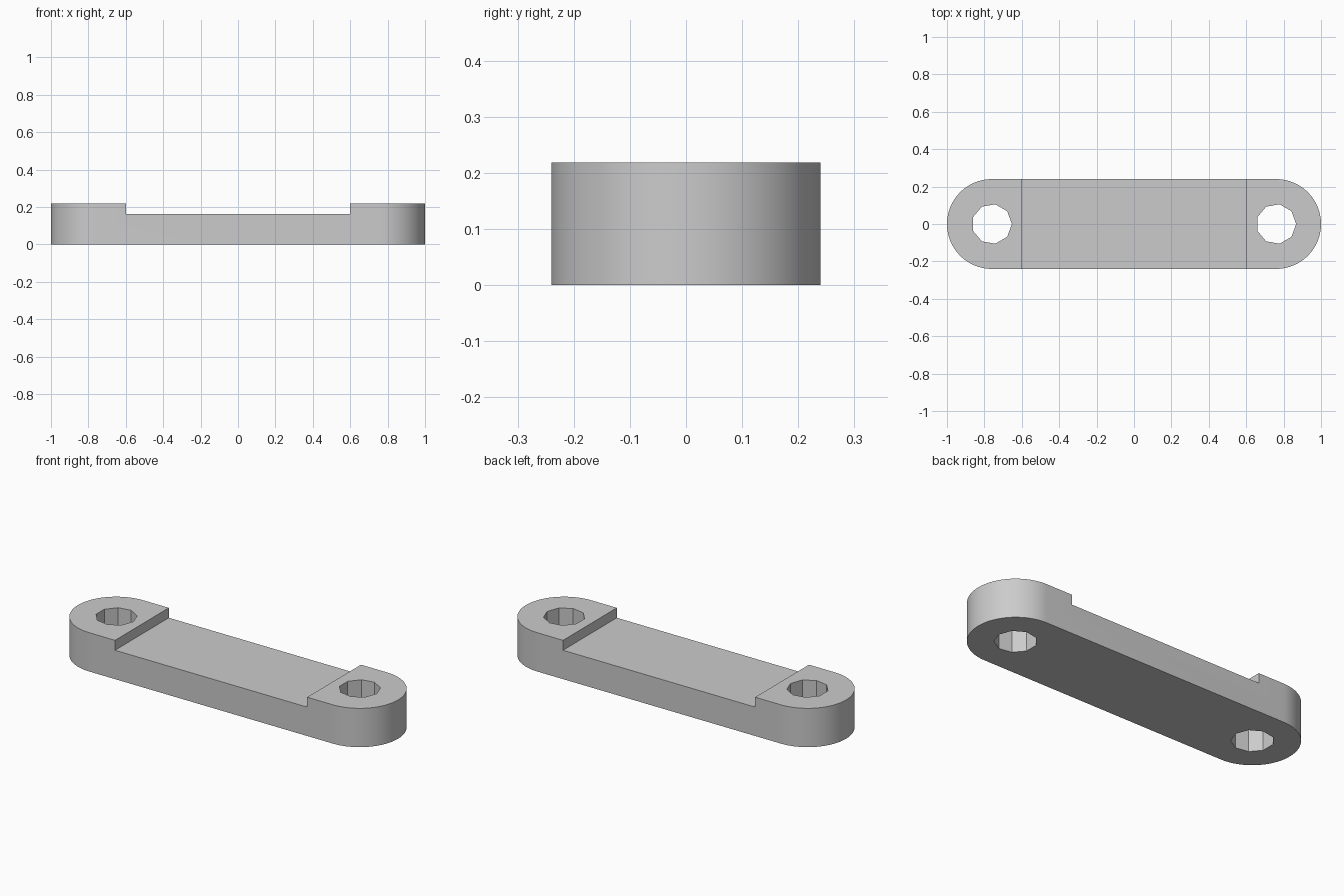
import bpy
import bmesh
from math import pi, sin, cos, radians

HALF, RADIUS = 1.0, 0.24          # half length, end radius
PAD_TOP, BAR_TOP = 0.219, 0.163   # heights of the end pads and the bar
STEP_X = 0.6                      # where the pads begin
HOLE_R, HOLE_SIDES = 0.107, 9
CENTRE_X = HALF - RADIUS

cube = bpy.data.objects.get("Cube")
if cube:
    bpy.data.objects.remove(cube, do_unlink=True)

grey = bpy.data.materials.new("plain_grey")
grey.use_nodes = True
colour = (0.6, 0.6, 0.6, 1)
grey.diffuse_color = colour
grey.node_tree.nodes["Principled BSDF"].inputs["Base Color"].default_value = colour


def prism(name, outline, z0, z1):
    """Extrude a flat outline from z0 up to z1."""
    bm = bmesh.new()
    base = bm.faces.new([bm.verts.new((x, y, z0)) for x, y in outline])
    top = bmesh.ops.extrude_face_region(bm, geom=[base])["geom"]
    bmesh.ops.translate(bm, vec=(0, 0, z1 - z0),
                        verts=[v for v in top if isinstance(v, bmesh.types.BMVert)])
    bmesh.ops.recalc_face_normals(bm, faces=bm.faces)
    mesh = bpy.data.meshes.new(name)
    bm.to_mesh(mesh)
    bm.free()
    mesh.materials.append(grey)
    obj = bpy.data.objects.new(name, mesh)
    bpy.context.collection.objects.link(obj)
    return obj


def arc(cx, r, start, sweep, count):
    return [(cx + r * cos(start + sweep * i / count), r * sin(start + sweep * i / count))
            for i in range(count + 1)]


# Link bar with rounded ends
link = prism("link_bar", arc(CENTRE_X, RADIUS, -pi / 2, pi, 40)
             + arc(-CENTRE_X, RADIUS, pi / 2, pi, 40), 0, PAD_TOP)

# Cutters: the recess between the pads, and a faceted hole through each end
cutters = [prism("recess_cutter", [(-STEP_X, -0.5), (STEP_X, -0.5), (STEP_X, 0.5), (-STEP_X, 0.5)],
                 BAR_TOP, 0.5)]
for side, x in (("left", CENTRE_X), ("right", -CENTRE_X)):
    ring = arc(x, HOLE_R, 0, 2 * pi, HOLE_SIDES)[:-1]
    cutters.append(prism(side + "_hole_cutter", ring, -0.1, 0.5))

bpy.ops.object.select_all(action="DESELECT")
bpy.context.view_layer.objects.active = link
link.select_set(True)
for cutter in cutters:
    cutter.hide_render = True
    cut = link.modifiers.new(cutter.name, "BOOLEAN")
    cut.operation, cut.solver, cut.object = "DIFFERENCE", "EXACT", cutter
    bpy.ops.object.modifier_apply(modifier=cut.name)
    bpy.data.objects.remove(cutter, do_unlink=True)

# Smooth round ends, crisp hole facets and rims
bpy.ops.object.shade_smooth_by_angle(angle=radians(20))
